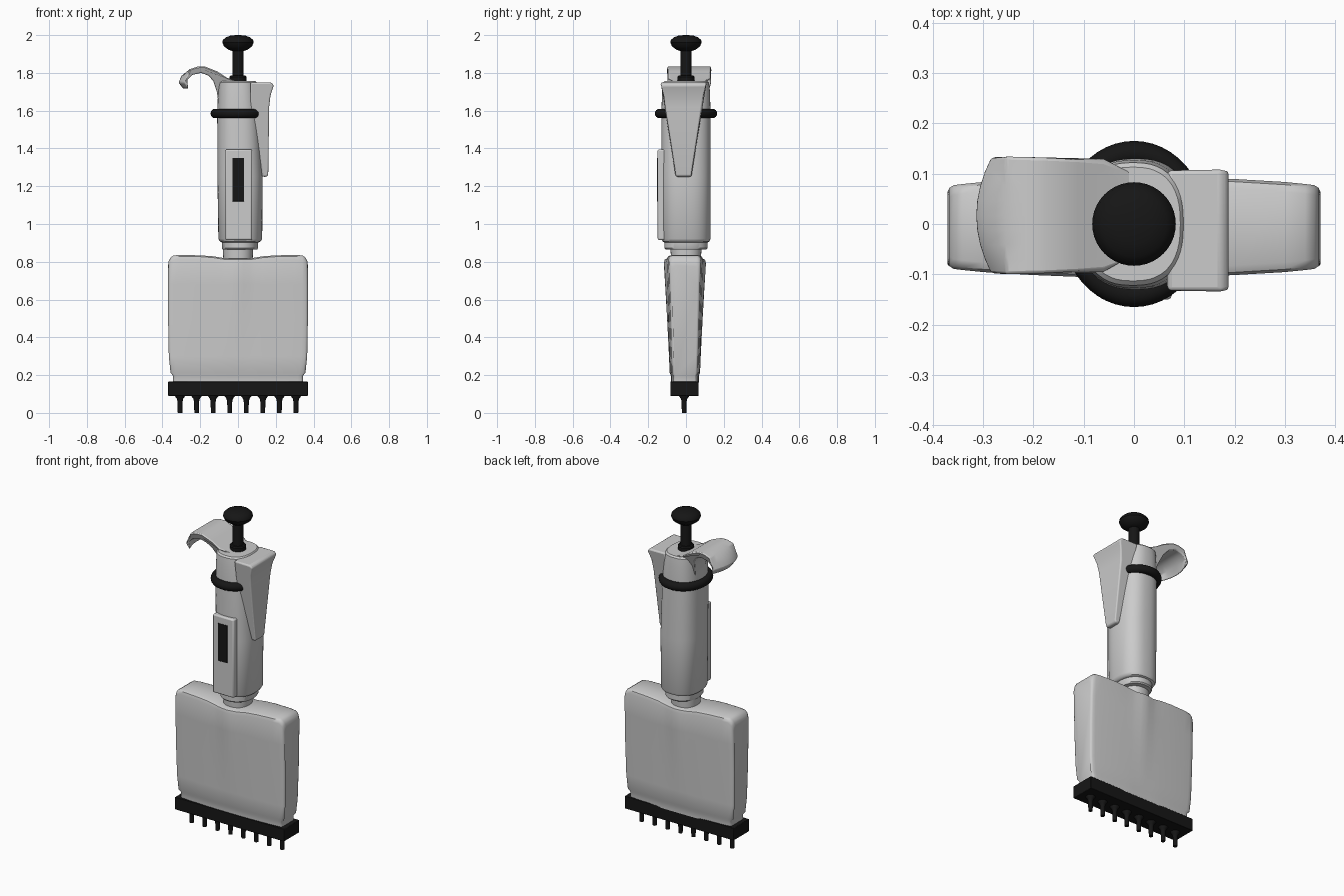
import bpy, bmesh, math

if "Cube" in bpy.data.objects:
    bpy.data.objects.remove(bpy.data.objects["Cube"])

black = bpy.data.materials.new("black_plastic")
black.diffuse_color = (0.008, 0.008, 0.008, 1)
black.use_nodes = True
black.node_tree.nodes["Principled BSDF"].inputs["Base Color"].default_value = black.diffuse_color


def loft(name, loops, mat=None, bevel=0, segments=3, angle=35, cap=True):
    """Skin a list of equal-length closed loops and cap both ends."""
    bm = bmesh.new()
    rows = [[bm.verts.new(p) for p in loop] for loop in loops]
    n = len(rows[0])
    for a, b in zip(rows, rows[1:]):
        for i in range(n):
            j = (i + 1) % n
            bm.faces.new((a[i], a[j], b[j], b[i]))
    if cap:
        bm.faces.new(rows[0][::-1])
        bm.faces.new(rows[-1])
    bmesh.ops.recalc_face_normals(bm, faces=bm.faces)
    me = bpy.data.meshes.new(name)
    bm.to_mesh(me)
    bm.free()
    ob = bpy.data.objects.new(name, me)
    bpy.context.collection.objects.link(ob)
    return finish(ob, name, mat, bevel, segments, angle)


def finish(ob, name, mat, bevel=0, segments=3, angle=35):
    ob.name = name
    if mat:
        ob.data.materials.append(mat)
    bpy.ops.object.select_all(action='DESELECT')
    ob.select_set(True)
    bpy.context.view_layer.objects.active = ob
    bpy.ops.object.shade_smooth_by_angle(angle=math.radians(angle))
    if bevel:
        m = ob.modifiers.new("bevel", 'BEVEL')
        m.width, m.segments = bevel, segments
        m.limit_method, m.angle_limit = 'ANGLE', math.radians(angle)
    return ob


def ring(cx, cy, z, rx, ry, e=2.0, n=48):
    """Superellipse loop at height z."""
    out = []
    for i in range(n):
        t = 2 * math.pi * i / n
        c, s = math.cos(t), math.sin(t)
        out.append((cx + rx * math.copysign(abs(c) ** (2 / e), c),
                    cy + ry * math.copysign(abs(s) ** (2 / e), s), z))
    return out


def lathe(name, profile, cx=0, cy=0, mat=None, n=40):
    return loft(name, [ring(cx, cy, z, r, r, n=n) for r, z in profile], mat)


def box(name, x0, x1, y0, y1, z0, z1, mat=None, bevel=0.004):
    loops = [[(x0, y0, z), (x1, y0, z), (x1, y1, z), (x0, y1, z)] for z in (z0, z1)]
    return loft(name, loops, mat, bevel, 2)


# Handle barrel
loft("handle_body", [ring(cx, 0, z, rx, ry, 2.5) for z, cx, rx, ry in [
    (0.903, 0.012, 0.098, 0.115), (0.908, 0.012, 0.108, 0.124),
    (0.922, 0.012, 0.116, 0.13), (1.25, 0.011, 0.12, 0.131), (1.58, 0.004, 0.114, 0.13),
    (1.70, 0.0, 0.106, 0.127), (1.748, -0.002, 0.102, 0.122), (1.757, -0.002, 0.094, 0.113)]])

# Stepped neck under the handle
loft("neck", [ring(cx, 0, z, rx, ry, 2.2) for z, cx, rx, ry in [
    (0.80, 0, 0.077, 0.078), (0.864, 0, 0.08, 0.082), (0.865, 0.01, 0.092, 0.108),
    (0.872, 0.01, 0.096, 0.115), (0.91, 0.01, 0.096, 0.115)]])

# Front panel and its dark display window
box("front_panel", -0.068, 0.075, -0.15, -0.08, 0.915, 1.395, bevel=0.008)
box("display_window", -0.03, 0.033, -0.1525, -0.14, 1.12, 1.35, black, 0.001)

# Plunger
lathe("plunger_collar", [(0.045, 1.74), (0.045, 1.778), (0.04, 1.785)], mat=black)
lathe("plunger_stem", [(0.03, 1.75), (0.03, 1.935)], mat=black)
lathe("plunger_button", [(0.028, 1.915), (0.05, 1.922), (0.074, 1.94), (0.083, 1.96),
                         (0.08, 1.974), (0.065, 1.988), (0.04, 1.997), (0.012, 2.0)], mat=black)

# Elliptical ring round the handle
bpy.ops.mesh.primitive_torus_add(major_segments=48, minor_segments=16, major_radius=0.14,
                                 minor_radius=0.025, location=(0, 0, 1.585))
collar = bpy.context.object
for v in collar.data.vertices:
    v.co.x *= 0.145 / 0.165
finish(collar, "handle_ring", black)

# Curved finger hook: profile points (x, z, half width), swept across the width
hook = [(-0.315, 1.75, .115), (-0.298, 1.785, .117), (-0.255, 1.82, .117), (-0.215, 1.833, .116),
        (-0.175, 1.834, .115), (-0.11, 1.808, .112), (-0.06, 1.775, .108), (-0.01, 1.757, .09),
        (0.03, 1.735, .06), (-0.05, 1.60, .03), (-0.1, 1.62, .035), (-0.112, 1.70, .06),
        (-0.13, 1.755, .088), (-0.155, 1.785, .105), (-0.195, 1.80, .112), (-0.24, 1.79, .114),
        (-0.27, 1.76, .115), (-0.29, 1.715, .112)]
loft("finger_hook", [[(x + (0.03 * t * t if x < -0.28 else 0), 0.017 + t * w, z)
                      for x, z, w in hook] for t in (-1, -.75, -.5, -.25, 0, .25, .5, .75, 1)],
     bevel=0.006, segments=2, angle=40)

# Ejector lever, wide at the top and narrowing downwards
lever = [(0.066, 1.75, .121), (0.175, 1.75, .121), (0.19, 1.735, .121), (0.172, 1.68, .108),
         (0.165, 1.62, .098), (0.16, 1.265, .045), (0.155, 1.25, .04), (0.128, 1.25, .04),
         (0.105, 1.40, .065), (0.075, 1.54, .088), (0.066, 1.62, .1)]
loft("ejector_lever", [[(x, -0.013 + t * w, z) for x, z, w in lever] for t in (-1, 1)],
     bevel=0.009, angle=40)

# Wide lower housing: columns of (|x|, top height, half thickness)
cols = [(0, .818, .1), (.03, .818, .1), (.06, .818, .1), (.09, .822, .1), (.13, .829, .099),
        (.2, .834, .096), (.3, .836, .09), (.34, .834, .086), (.358, .822, .084),
        (.367, .802, .079), (.37, .78, .07)]
cols = [(-x, z, h) for x, z, h in cols[:0:-1]] + cols


def housing_section(x, top, half):
    side = []
    for k, z in [(0, .16), (0, .197), (1, .212), (1, .30), (1, .5), (1, .68),
                 (1, top - .025), (2, top - .007), (3, top)]:
        f = (z - .2) / .63
        if k == 0:
            side.append((x * .93, half * .74, z))
            continue
        bump = .014 * math.exp(-(x / .055) ** 2) * max(f, 0) ** 1.5
        h = half * (.8 + .2 * f) + bump
        xs = x * (.965 if z < .22 else .99 if z < .31 else 1)
        side.append((xs, h - (0, 0, .006, .02)[k], z))
    cy = -.006
    return [(a, cy - b, c) for a, b, c in side] + [(a, cy + b, c) for a, b, c in side[::-1]]


loft("lower_housing", [housing_section(*c) for c in cols], angle=45)

# Black manifold bar and eight tip cones
box("tip_manifold", -0.37, 0.37, -0.083, 0.067, 0.09, 0.166, black, 0.003)
for i in range(8):
    lathe(f"tip_cone_{i + 1}", [(0.012, 0.0), (0.0135, 0.06), (0.017, 0.075),
                                (0.027, 0.088), (0.028, 0.1)],
          (i - 3.5) * 0.0877, -0.01, black, 20)
